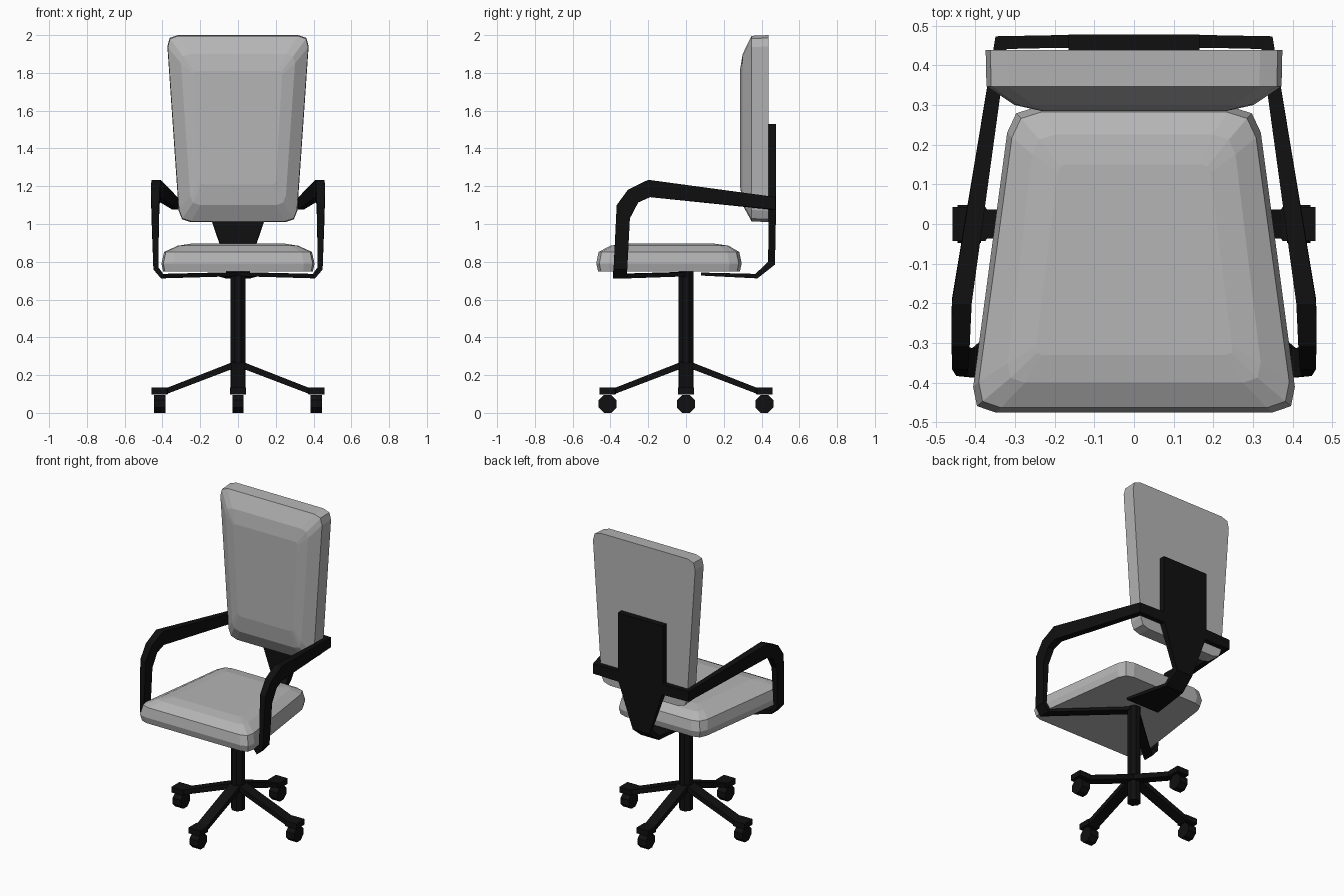
import bpy, bmesh, math
from mathutils import Vector, Matrix

if "Cube" in bpy.data.objects:
    bpy.data.objects.remove(bpy.data.objects["Cube"])


def material(name, rgb):
    m = bpy.data.materials.new(name)
    m.diffuse_color = (*rgb, 1)
    m.use_nodes = True
    m.node_tree.nodes["Principled BSDF"].inputs["Base Color"].default_value = m.diffuse_color
    return m


GREY = material("grey_fabric", (0.46, 0.46, 0.46))
BLACK = material("black_plastic", (0.005, 0.005, 0.005))


def loft(name, rings, mat, caps=(True, True)):
    """Skin a list of equal-length point rings into one object."""
    bm = bmesh.new()
    loops = [[bm.verts.new(p) for p in r] for r in rings]
    n = len(loops[0])
    for a, b in zip(loops, loops[1:]):
        for i in range(n):
            j = (i + 1) % n
            bm.faces.new((a[i], a[j], b[j], b[i]))
    if caps[0]:
        bm.faces.new(loops[0])
    if caps[1]:
        bm.faces.new(loops[-1])
    bmesh.ops.recalc_face_normals(bm, faces=bm.faces)
    me = bpy.data.meshes.new(name)
    bm.to_mesh(me)
    bm.free()
    me.materials.append(mat)
    ob = bpy.data.objects.new(name, me)
    bpy.context.collection.objects.link(ob)
    return ob


def bar_rings(stations):
    """Rectangular cross-sections: centre, half-width vector, half-thickness vector."""
    rings = []
    for c, a, b in stations:
        c, a, b = Vector(c), Vector(a), Vector(b)
        rings.append([c + a + b, c - a + b, c - a - b, c + a - b])
    return rings


def cushion_ring(w0, w1, v0, v1, r):
    """Trapezoid outline with two-segment rounded corners."""
    corners = [Vector(p) for p in ((-w0, v0), (w0, v0), (w1, v1), (-w1, v1))]
    out = []
    for i, p in enumerate(corners):
        a = p + (corners[i - 1] - p).normalized() * r
        b = p + (corners[(i + 1) % 4] - p).normalized() * r
        out += [a, p * 0.5 + (a + b) * 0.25, b]
    return out


# Seat cushion: front half-width, back half-width, front y, back y, corner, z
seat_layers = [
    (0.404, 0.302, -0.465, 0.285, 0.06, 0.748),
    (0.414, 0.311, -0.475, 0.295, 0.065, 0.79),
    (0.400, 0.299, -0.463, 0.282, 0.065, 0.852),
    (0.325, 0.250, -0.400, 0.225, 0.05, 0.885),
    (0.250, 0.190, -0.330, 0.150, 0.02, 0.896)]
loft("seat", [[(p.x, p.y, l[5]) for p in cushion_ring(*l[:5])]
              for l in seat_layers], GREY)

# Backrest cushion: bottom half-width, top half-width, bottom z, top z, corner, y
back_layers = [
    (0.310, 0.378, 1.010, 2.000, 0.06, 0.438),
    (0.308, 0.376, 1.014, 1.996, 0.06, 0.347),
    (0.250, 0.305, 1.100, 1.900, 0.05, 0.300),
    (0.200, 0.235, 1.210, 1.810, 0.02, 0.285)]
loft("backrest", [[(p.x, l[5], p.y) for p in cushion_ring(*l[:5])]
                  for l in back_layers], GREY)

# Armrest loop: strap under the seat, upright, arm, bar behind the backrest
arm = loft("armrest_frame", bar_rings([
    ((0, 0, 0.735), (0, 0.037, 0), (0, 0, -0.011)),
    ((0.402, -0.35, 0.724), (0, 0.037, 0), (0.006, 0, -0.012)),
    ((0.435, -0.347, 0.765), (0, 0.036, 0), (0.013, 0, -0.006)),
    ((0.438, -0.332, 1.065), (0, 0.035, -0.035), (0.02, 0, 0)),
    ((0.437, -0.280, 1.148), (0, 0.027, -0.034), (0.023, 0, 0)),
    ((0.434, -0.195, 1.188), (0, 0.005, -0.046), (0.025, 0, 0)),
    ((0.335, 0.457, 1.110), (0, 0, -0.033), (0.014, 0.016, 0)),
    ((0.19, 0.460, 1.110), (0, 0, -0.035), (0, 0.016, 0)),
    ((0, 0.460, 1.110), (0, 0, -0.035), (0, 0.016, 0))]),
    BLACK, caps=(False, False))
mirror = arm.modifiers.new("mirror", 'MIRROR')
mirror.use_axis[0] = True

# Backrest support plate, bent under the seat
loft("back_support", bar_rings([
    ((0, 0.08, 0.735), (0.12, 0, 0), (0, 0, 0.008)),
    ((0, 0.373, 0.724), (0.065, 0, 0), (0, -0.005, 0.012)),
    ((0, 0.453, 0.793), (0.06, 0, 0), (0, -0.018, 0.008)),
    ((0, 0.457, 1.09), (0.165, 0, 0), (0, -0.02, 0)),
    ((0, 0.457, 1.53), (0.165, 0, 0), (0, -0.02, 0))]), BLACK)


def cylinder(name, r, n, ends, axis):
    """Straight prism along x or z between two end points."""
    rings = []
    for e in ends:
        ring = []
        for i in range(n):
            t = 2 * math.pi * (i + 0.5) / n
            u, v = r * math.cos(t), r * math.sin(t)
            off = (u, v, 0) if axis == 'z' else (0, u, v)
            ring.append(Vector(e) + Vector(off))
        rings.append(ring)
    return loft(name, rings, BLACK)


# Central column
cylinder("column", 0.042, 8, [(0, 0, 0.097), (0, 0, 0.75)], 'z')

# Four base legs with casters (all wheels roll along y)
for k in range(4):
    turn = Matrix.Rotation(k * math.pi / 2, 4, 'Z')
    leg = loft(f"base_leg_{k + 1}", bar_rings([
        ((0, 0, 0.262), (0, 0.036, 0), (0, 0, 0.018)),
        ((0.37, 0, 0.119), (0, 0.036, 0), (0, 0, 0.016)),
        ((0.375, 0, 0.116), (0, 0.043, 0), (0, 0, 0.018)),
        ((0.458, 0, 0.116), (0, 0.043, 0), (0, 0, 0.018))]), BLACK)
    leg.data.transform(turn)
    c = turn @ Vector((0.415, 0, 0.0475))
    dx = Vector((0.03, 0, 0))
    cylinder(f"caster_{k + 1}", 0.0514, 8, [c - dx, c + dx], 'x')
